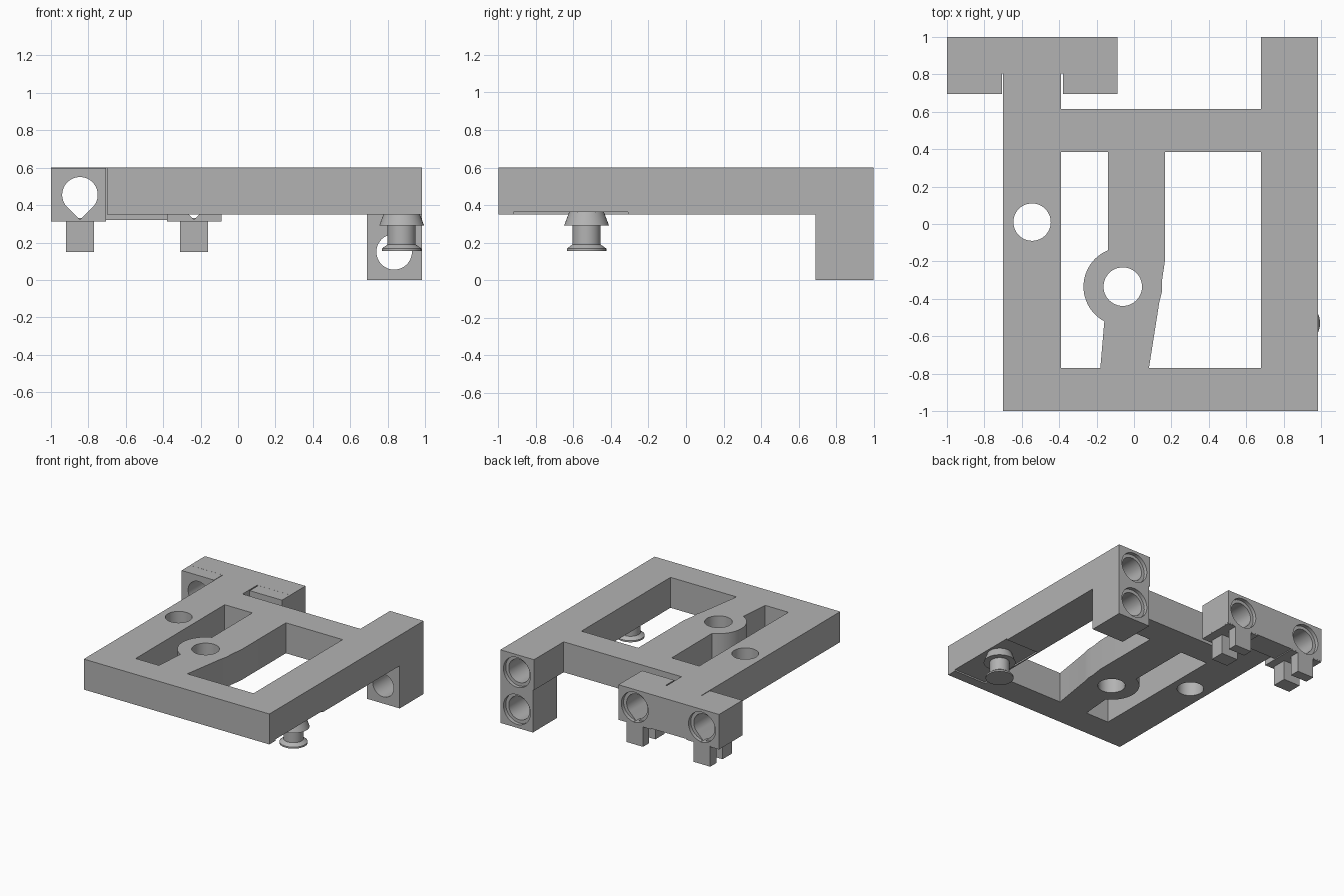
import bpy, bmesh
from math import cos, sin, pi, radians

if "Cube" in bpy.data.objects:
    bpy.data.objects.remove(bpy.data.objects["Cube"], do_unlink=True)

grey = bpy.data.materials.new("plain grey")
grey.use_nodes = True
GREY = (0.45, 0.45, 0.45, 1)
grey.diffuse_color = GREY
grey.node_tree.nodes["Principled BSDF"].inputs["Base Color"].default_value = GREY


def make(name, bm):
    bmesh.ops.recalc_face_normals(bm, faces=bm.faces[:])
    mesh = bpy.data.meshes.new(name)
    bm.to_mesh(mesh)
    bm.free()
    mesh.materials.append(grey)
    ob = bpy.data.objects.new(name, mesh)
    bpy.context.scene.collection.objects.link(ob)
    return ob


def prism(name, pts, lo, hi, axis="z"):
    """Extrude an outline along z, or an (x, z) outline along y."""
    bm = bmesh.new()
    place = (lambda a, b, h: (a, b, h)) if axis == "z" else (lambda a, b, h: (a, h, b))
    face = bm.faces.new([bm.verts.new(place(a, b, lo)) for a, b in pts])
    ext = bmesh.ops.extrude_face_region(bm, geom=[face])
    step = place(0, 0, hi - lo)
    bmesh.ops.translate(bm, vec=step, verts=[v for v in ext["geom"] if isinstance(v, bmesh.types.BMVert)])
    return make(name, bm)


def box(name, x0, x1, y0, y1, z0, z1):
    return prism(name, [(x0, y0), (x1, y0), (x1, y1), (x0, y1)], z0, z1)


def arc(cx, cy, r, start=0, end=360, n=48):
    full = end - start == 360
    steps = n if full else n - 1
    angles = [radians(start + (end - start) * i / steps) for i in range(n)]
    return [(cx + r * cos(a), cy + r * sin(a)) for a in angles]


def teardrop(cx, cz, r):
    return arc(cx, cz, r, -45, 225) + [(cx, cz - r * 2 ** 0.5)]


def combine(ob, others, operation):
    for other in others:
        mod = ob.modifiers.new("shape", "BOOLEAN")
        mod.operation, mod.solver, mod.object = operation, "EXACT", other
    bpy.context.view_layer.update()
    mesh = bpy.data.meshes.new_from_object(ob.evaluated_get(bpy.context.evaluated_depsgraph_get()))
    ob.modifiers.clear()
    ob.data = mesh
    for other in others:
        bpy.data.objects.remove(other, do_unlink=True)


def smooth(ob):
    bpy.ops.object.select_all(action="DESELECT")
    bpy.context.view_layer.objects.active = ob
    ob.select_set(True)
    bpy.ops.object.shade_smooth_by_angle(angle=radians(25))


LOW, TOP = 0.35, 0.6

# Main frame outline, with the long side rail reaching the back
frame = prism("frame", [(-0.7, -1), (0.985, -1), (0.985, 1), (0.68, 1), (0.68, 0.615),
                        (-0.39, 0.615), (-0.39, 0.85), (-0.7, 0.85)], LOW, TOP)
leg = box("leg", 0.69, 0.985, 0.69, 1, 0, 0.5)
combine(frame, [leg], "UNION")

# Windows either side of the centre bar, which swells around its hole
boss = arc(-0.06, -0.335, 0.21, 112, 242, 24)
left_window = prism("left_window", [(-0.39, -0.77), (-0.39, 0.385), (-0.14, 0.385)] + boss
                    + [(-0.18, -0.77)], 0.2, 0.8)
right_window = prism("right_window", [(0.08, -0.77), (0.68, -0.77), (0.68, 0.385), (0.165, 0.385),
                     (0.165, -0.2), (0.15, -0.3), (0.15, -0.36), (0.135, -0.42)], 0.2, 0.8)
holes = [prism("plate_hole", arc(x, y, r), 0.2, 0.8)
         for x, y, r in ((-0.06, -0.335, 0.103), (-0.545, 0.01, 0.1))]

# Sockets in the leg: the lower one runs through, the upper one is blind
for z, front in ((0.15, 0.6), (0.455, 0.7)):
    holes.append(prism("socket", arc(0.835, z, 0.095), front, 1.1, "y"))
    holes.append(prism("socket_rim", arc(0.835, z, 0.122), 0.97, 1.1, "y"))

# Shallow pocket under the rail around the stud
pocket = box("pocket", 0.69, 1.1, -0.92, -0.31, 0.2, 0.362)
combine(frame, [left_window, right_window, pocket] + holes, "DIFFERENCE")
smooth(frame)

# Hinge block across the back corner
hinge = box("hinge_block", -1, -0.087, 0.805, 1, 0.32, TOP)
pads = [box("pad", a, b, 0.695, 0.999, 0.312, TOP - 0.0005) for a, b in ((-0.999, -0.705), (-0.38, -0.0875))]
combine(hinge, pads, "UNION")
bores = []
for x in (-0.845, -0.235):
    bores.append(prism("bore", teardrop(x, 0.455, 0.095), 0.6, 1.1, "y"))
    bores.append(prism("bore_rim", arc(x, 0.455, 0.122), 0.97, 1.1, "y"))
combine(hinge, bores, "DIFFERENCE")
smooth(hinge)

# Paired prongs under each hinge bore
for side, x in (("right", -0.845), ("left", -0.235)):
    for place, y0, y1 in (("front", 0.72, 0.84), ("back", 0.92, 1)):
        box(f"{side}_{place}_prong", x - 0.075, x + 0.075, y0, y1, 0.15, 0.33)

# Turned stud below the long rail
profile = [(0, 0.37), (0.09, 0.37), (0.12, 0.29), (0.075, 0.29), (0.075, 0.19),
           (0.105, 0.168), (0.105, 0.155), (0, 0.155)]
bm = bmesh.new()
verts = [bm.verts.new((r, 0, z)) for r, z in profile]
edges = [bm.edges.new(pair) for pair in zip(verts, verts[1:])]
bmesh.ops.spin(bm, geom=verts + edges, cent=(0, 0, 0), axis=(0, 0, 1), angle=2 * pi, steps=40)
bmesh.ops.remove_doubles(bm, verts=bm.verts[:], dist=0.0005)
stud = make("stud", bm)
stud.location = (0.875, -0.53, 0)
smooth(stud)
